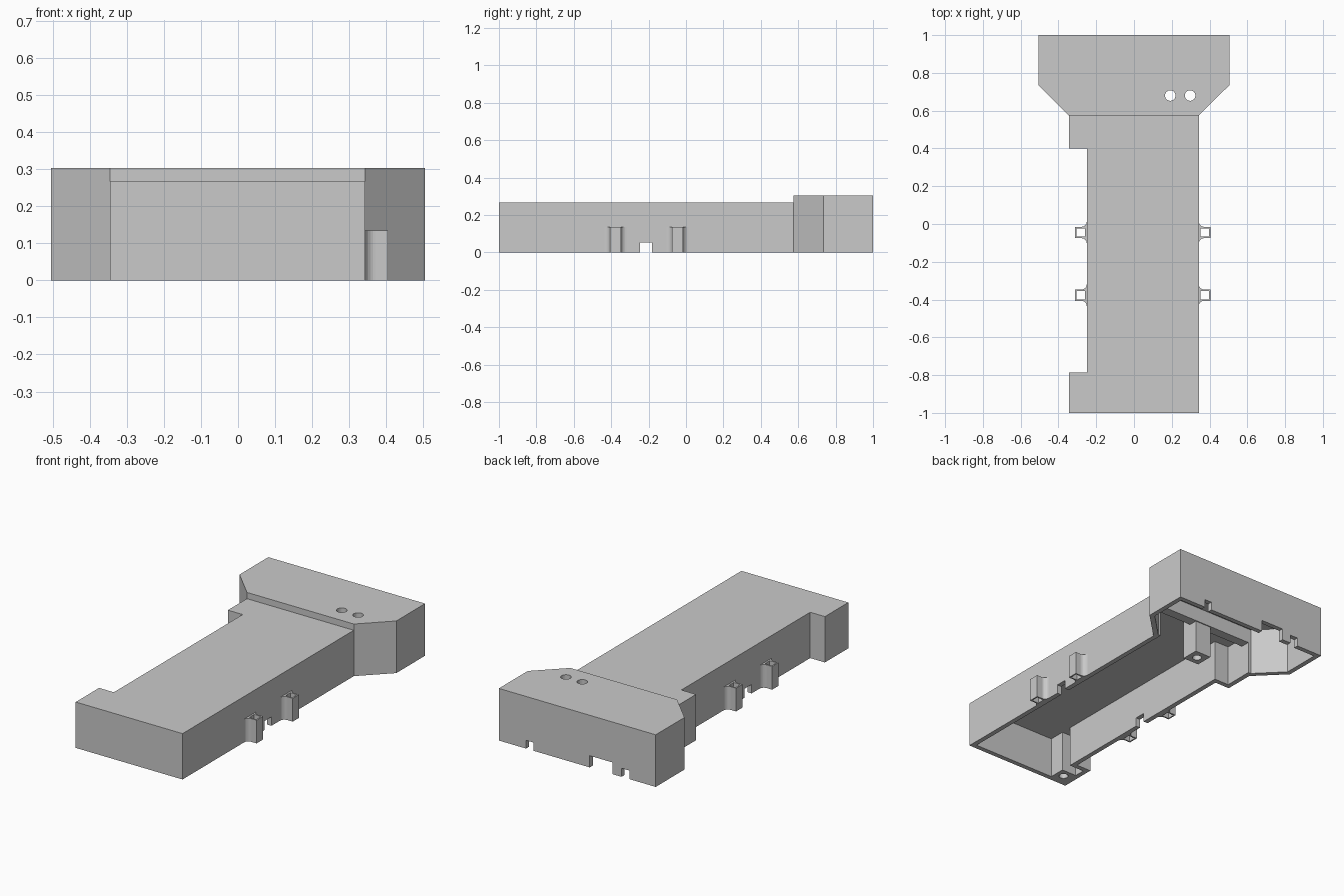
import bpy
import bmesh
import math
from mathutils import Vector

if "Cube" in bpy.data.objects:
    bpy.data.objects.remove(bpy.data.objects["Cube"])

GREY = (0.59, 0.59, 0.59, 1)
grey = bpy.data.materials.new("light_grey_plastic")
grey.use_nodes = True
grey.diffuse_color = GREY
grey.node_tree.nodes["Principled BSDF"].inputs["Base Color"].default_value = GREY

WALL = 0.028
BODY_TOP, HEAD_TOP, LUG_TOP = 0.267, 0.3035, 0.135


def prism(name, points, low, high):
    """Extrude a counter-clockwise outline between two heights."""
    bm = bmesh.new()
    face = bm.faces.new([bm.verts.new((x, y, low)) for x, y in points])
    extruded = bmesh.ops.extrude_face_region(bm, geom=[face])["geom"]
    top = [v for v in extruded if isinstance(v, bmesh.types.BMVert)]
    bmesh.ops.translate(bm, vec=(0, 0, high - low), verts=top)
    bmesh.ops.recalc_face_normals(bm, faces=bm.faces)
    mesh = bpy.data.meshes.new(name)
    bm.to_mesh(mesh)
    bm.free()
    mesh.materials.append(grey)
    obj = bpy.data.objects.new(name, mesh)
    bpy.context.collection.objects.link(obj)
    return obj


def rect(x0, x1, y0, y1):
    return [(x0, y0), (x1, y0), (x1, y1), (x0, y1)]


def disc(x, y, r, n=24):
    return [(x + r * math.cos(math.tau * i / n), y + r * math.sin(math.tau * i / n)) for i in range(n)]


def inset(points, d):
    """Offset a counter-clockwise outline inward with mitred corners."""
    result = []
    for i, p in enumerate(points):
        a, b, c = Vector(points[i - 1]), Vector(p), Vector(points[(i + 1) % len(points)])
        u, v = (b - a).normalized(), (c - b).normalized()
        n, m = Vector((-u.y, u.x)), Vector((-v.y, v.x))
        q = b + (n + m) * d / (1 + n.dot(m))
        result.append((q.x, q.y))
    return result


def combine(target, other, operation="DIFFERENCE"):
    other.hide_render = True
    mod = target.modifiers.new("combine", "BOOLEAN")
    mod.operation, mod.solver, mod.object = operation, "EXACT", other
    bpy.context.view_layer.objects.active = target
    bpy.ops.object.modifier_apply(modifier=mod.name)
    bpy.data.objects.remove(other)


# Outer shell: stepped body and wider chamfered head
body = [(-0.345, -1), (0.343, -1), (0.343, 0.575), (-0.345, 0.575),
        (-0.345, 0.4), (-0.25, 0.4), (-0.25, -0.785), (-0.345, -0.785)]
head = [(-0.345, 0.575), (0.343, 0.575), (0.505, 0.735),
        (0.505, 1), (-0.505, 1), (-0.505, 0.735)]
shell = prism("housing_shell", body[:2] + [(0.343, 0.59), (-0.345, 0.59)] + body[4:], 0, BODY_TOP)
combine(shell, prism("head_block", head, 0, HEAD_TOP), "UNION")

# Hollow underside, with an opening below the lintel between body and head
combine(shell, prism("body_cavity", inset(body, WALL), -0.1, BODY_TOP - WALL))
combine(shell, prism("head_cavity", inset(head, WALL), -0.1, HEAD_TOP - WALL))
combine(shell, prism("passage_cutter", rect(-0.316, 0.314, 0.53, 0.62), -0.1, 0.19))

# Cable slots through both side walls and the back wall
combine(shell, prism("side_slot", rect(-0.6, 0.6, -0.247, -0.182), -0.1, 0.052))
for x0, x1, top in [(0.283, 0.33, 0.048), (-0.227, -0.08, 0.068), (-0.335, -0.285, 0.05)]:
    combine(shell, prism("back_slot", rect(x0, x1, 0.95, 1.1), -0.1, top))

# Round holes in the head top
for x in (0.192, 0.297):
    combine(shell, prism("light_hole", disc(x, 0.68, 0.028), 0.2, 0.5))

# Screw posts inside the shell
for name, x, y, half in [("rear_screw_post", 0.005, 0.545, 0.052), ("front_screw_post", -0.27, -0.925, 0.048)]:
    post = prism(name, rect(x - half, x + half, y - half, y + half), 0, BODY_TOP - WALL + 0.01)
    combine(post, prism("screw_hole", disc(x, y, 0.025), -0.1, 0.15))

# Square tube lugs with filleted roots on both sides
R = 0.028
arc = [(R - R * math.cos(t), 0.058 - R * math.sin(t)) for t in [math.pi / 2 * i / 6 for i in range(7)]]
half_outline = [(-0.012, 0.058)] + arc + [(0.062, 0.03)]
outline = [(x, -y) for x, y in half_outline] + half_outline[::-1]
for side, wall_x, word in [(1, 0.343, "left"), (-1, -0.25, "right")]:
    for y, place in [(-0.377, "front"), (-0.045, "rear")]:
        points = [(wall_x + side * px, y + side * py) for px, py in outline]
        lug = prism(f"{word}_{place}_lug", points, 0, LUG_TOP)
        a, b = sorted((wall_x + side * 0.01, wall_x + side * 0.054))
        combine(lug, prism("lug_hole", rect(a, b, y - 0.022, y + 0.022), -0.1, 0.3))
